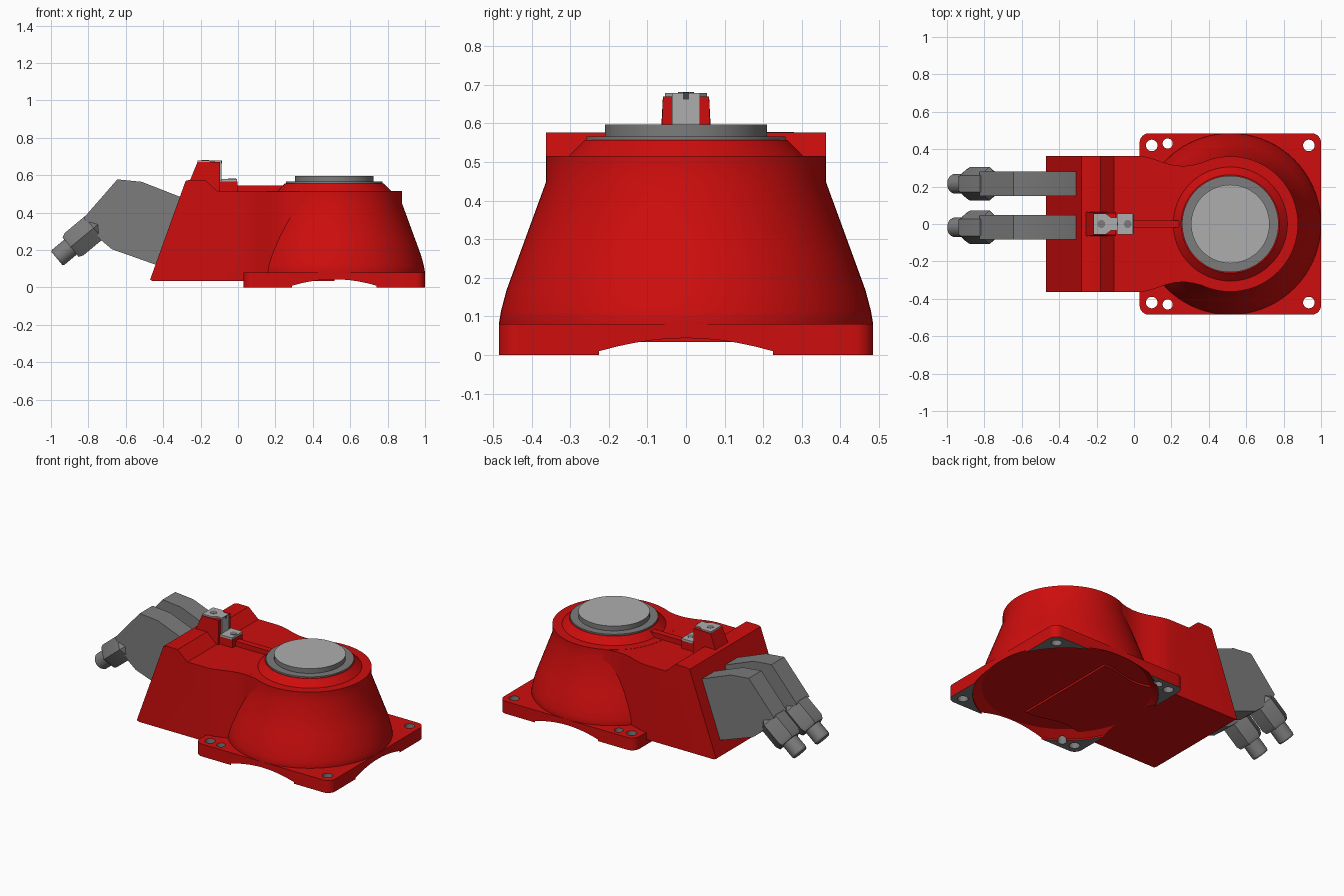
import bpy, bmesh, math
from mathutils import Vector

if "Cube" in bpy.data.objects:
    bpy.data.objects.remove(bpy.data.objects["Cube"], do_unlink=True)


def material(name, rgb):
    m = bpy.data.materials.new(name)
    m.use_nodes = True
    m.diffuse_color = (*rgb, 1)
    m.node_tree.nodes["Principled BSDF"].inputs["Base Color"].default_value = (*rgb, 1)
    return m


RED = material("red paint", (0.62, 0.004, 0.004))
GREY = material("mid grey", (0.20, 0.20, 0.20))
LIGHT = material("light grey", (0.42, 0.42, 0.42))
DARK = material("dark grey", (0.06, 0.06, 0.06))


def activate(ob):
    bpy.ops.object.select_all(action='DESELECT')
    ob.select_set(True)
    bpy.context.view_layer.objects.active = ob


def finish(name, bm, *mats, smooth=True):
    bmesh.ops.recalc_face_normals(bm, faces=bm.faces)
    me = bpy.data.meshes.new(name)
    bm.to_mesh(me)
    bm.free()
    ob = bpy.data.objects.new(name, me)
    bpy.context.collection.objects.link(ob)
    for m in mats:
        me.materials.append(m)
    if smooth:
        activate(ob)
        bpy.ops.object.shade_smooth_by_angle(angle=math.radians(25))
    return ob


def prism(name, pts, lo, hi, axis, *mats, taper=None):
    """Extrude a polygon along y (points are x, z) or along z (points are x, y)."""
    bm = bmesh.new()
    place = (lambda p, h: (p[0], h, p[1])) if axis == 'y' else (lambda p, h: (p[0], p[1], h))
    face = bm.faces.new([bm.verts.new(place(p, lo)) for p in pts])
    new = bmesh.ops.extrude_face_region(bm, geom=[face])["geom"]
    shift = Vector(place((0, 0), hi - lo))
    bmesh.ops.translate(bm, vec=shift, verts=[v for v in new if isinstance(v, bmesh.types.BMVert)])
    if taper:
        for v in bm.verts:
            if v.co.z > taper[0]:
                v.co.y *= taper[1]
    return finish(name, bm, *mats)


def box(name, x, y, z, mat):
    return prism(name, [(x[0], y[0]), (x[1], y[0]), (x[1], y[1]), (x[0], y[1])], z[0], z[1], 'z', mat)


def lathe(name, profile, centre, *mats, segs=72, axis=(0, 0, 1), spin=0):
    """Turn (radius, height) points around an axis through the centre; both ends are capped."""
    bm = bmesh.new()
    rot = Vector((0, 0, 1)).rotation_difference(Vector(axis)).to_matrix()
    rings = []
    for r, h in profile:
        ring = []
        for i in range(segs):
            a = 2 * math.pi * i / segs + spin
            ring.append(bm.verts.new(rot @ Vector((r * math.cos(a), r * math.sin(a), h)) + Vector(centre)))
        rings.append(ring)
    for a, b in zip(rings, rings[1:]):
        for i in range(segs):
            j = (i + 1) % segs
            bm.faces.new((a[i], a[j], b[j], b[i]))
    bm.faces.new(rings[0])
    bm.faces.new(rings[-1])
    return finish(name, bm, *mats)


def boolean(ob, tool, operation):
    tool.hide_render = True
    mod = ob.modifiers.new("bool", 'BOOLEAN')
    mod.operation, mod.solver, mod.object = operation, 'EXACT', tool
    activate(ob)
    bpy.ops.object.modifier_apply(modifier=mod.name)
    bpy.data.objects.remove(tool, do_unlink=True)


CX = 0.515  # centre of the round housing

# Base plate with rounded corners
R, H = 0.05, 0.485
outline = []
for k, (sx, sy) in enumerate([(1, 1), (-1, 1), (-1, -1), (1, -1)]):
    for i in range(7):
        a = math.pi / 2 * (k + i / 6)
        outline.append((CX + sx * (H - R) + R * math.cos(a), sy * (H - R) + R * math.sin(a)))
plate = prism("base_plate", outline, 0, 0.08, 'z', RED, GREY)

# Conical recess underneath and bolt holes
boolean(plate, lathe("recess_cutter", [(0.535, -0.05), (0.535, 0.01), (0.482, 0.046)], (CX, 0, 0)), 'DIFFERENCE')
holes = [(x, s * y, r) for s in (1, -1) for x, y, r in
         [(0.095, 0.42, 0.031), (0.18, 0.43, 0.027), (0.935, 0.42, 0.031)]]
for x, y, r in holes:
    boolean(plate, lathe("hole_cutter", [(r, -0.05), (r, 0.15)], (x, y, 0), segs=24), 'DIFFERENCE')

# Machined grey on the feet and the hole walls
for f in plate.data.polygons:
    c = f.center
    foot = f.normal.z < -0.9 and c.z < 0.002
    wall = abs(f.normal.z) < 0.1 and any(math.hypot(c.x - x, c.y - y) < r + 0.002 for x, y, r in holes)
    f.material_index = 1 if foot or wall else 0
activate(plate)
bpy.ops.object.shade_smooth_by_angle(angle=math.radians(25))

# Bell-shaped housing with a sloped collar
lathe("bell_housing", [(0.48, 0.06), (0.485, 0.08), (0.479, 0.115), (0.465, 0.168), (0.43, 0.264),
                       (0.362, 0.45), (0.362, 0.515), (0.305, 0.515), (0.263, 0.557)], (CX, 0, 0), RED)

# Grey ring and disc on top
lathe("output_ring", [(0.258, 0.55), (0.258, 0.566), (0.2, 0.566)], (CX, 0, 0), GREY)
disc = lathe("output_disc", [(0.21, 0.56), (0.21, 0.597)], (CX, 0, 0), GREY, LIGHT)
for f in disc.data.polygons:
    f.material_index = 1 if f.normal.z > 0.9 else 0

# Arm body: side profile cut to a waisted plan
body = prism("arm_body", [(-0.455, 0.034), (-0.47, 0.042), (-0.28, 0.57), (-0.258, 0.576), (-0.178, 0.576),
                          (-0.108, 0.514), (CX, 0.514), (CX, 0.034)], -0.6, 0.6, 'y', RED)
half = [(-0.6, 0.363), (0.03, 0.363), (0.07, 0.358), (0.12, 0.343), (0.17, 0.325), (0.22, 0.313), (0.27, 0.31),
        (0.32, 0.317), (0.37, 0.33), (0.42, 0.343), (0.47, 0.352), (0.6, 0.352)]
plan = prism("plan_cutter", half + [(x, -y) for x, y in reversed(half)], -0.1, 0.8, 'z')
boolean(body, plan, 'INTERSECT')
activate(body)
bpy.ops.object.shade_smooth_by_angle(angle=math.radians(25))

# Tower, foot pad and spine on the arm
prism("tower", [(-0.257, 0.572), (-0.217, 0.67), (-0.097, 0.67), (-0.097, 0.51), (-0.2, 0.51)],
      -0.065, 0.065, 'y', RED, taper=(0.6, 0.92))
box("foot_pad", (-0.11, -0.003), (-0.05, 0.05), (0.51, 0.567), RED)
box("spine", (-0.05, 0.27), (-0.02, 0.02), (0.51, 0.546), RED)

# Stepped bracket over the tower
prism("bracket_top", [(-0.217, -0.055), (-0.15, -0.055), (-0.125, -0.036), (-0.09, -0.036),
                      (-0.09, 0.036), (-0.125, 0.036), (-0.15, 0.055), (-0.217, 0.055)], 0.67, 0.679, 'z', LIGHT)
box("bracket_web", (-0.098, -0.088), (-0.036, 0.036), (0.57, 0.678), LIGHT)
prism("bracket_foot", [(-0.09, -0.055), (-0.005, -0.055), (-0.005, 0.055), (-0.09, 0.055)],
      0.567, 0.58, 'z', LIGHT)
box("bracket_slot", (-0.09, -0.086), (-0.008, 0.008), (0.662, 0.68), DARK)
for x, z in [(-0.175, 0.679), (-0.033, 0.58)]:
    lathe("bracket_bolt", [(0.021, z - 0.005), (0.021, z + 0.002)], (x, 0, 0), GREY, segs=24)

# Two angled cable connectors, each with a hex nut and a tip
direction = Vector((-0.77, 0, -0.64)).normalized()
for side, y in [("left", 0.215), ("right", -0.018)]:
    prism(side + "_connector", [(-0.29, 0.475), (-0.31, 0.485), (-0.515, 0.565), (-0.645, 0.578), (-0.825, 0.372),
                                (-0.735, 0.255), (-0.675, 0.205), (-0.435, 0.12), (-0.41, 0.13)],
          y - 0.065, y + 0.065, 'y', GREY)
    start = (-0.78, y, 0.312)
    lathe(side + "_nut", [(0.06, -0.045), (0.09, -0.01), (0.09, 0.125), (0.078, 0.15)], start, GREY,
          segs=6, axis=direction, spin=math.pi / 2)
    lathe(side + "_tip", [(0.052, 0.1), (0.052, 0.235), (0.047, 0.245)], start, GREY, segs=32, axis=direction)
